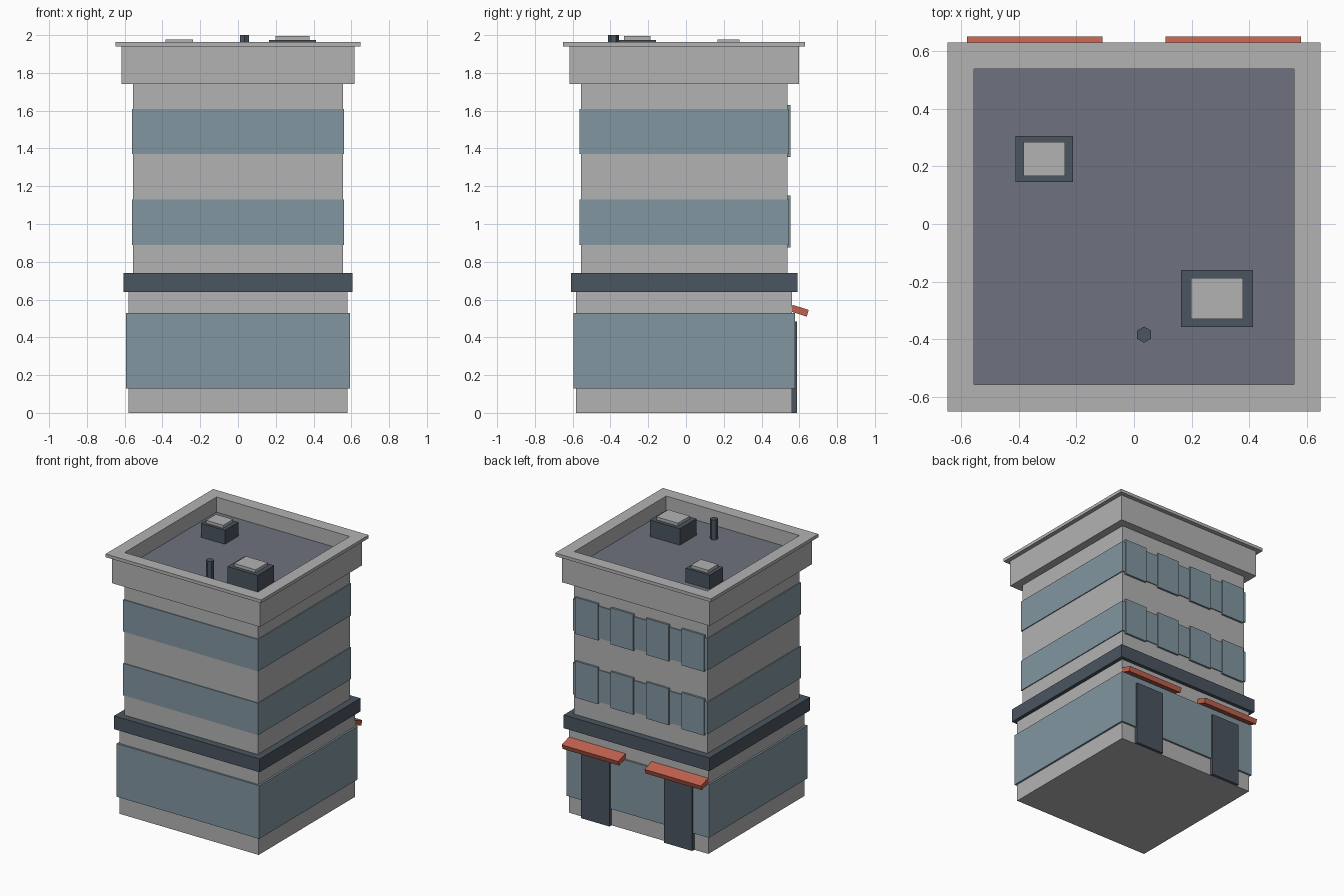
import bpy
import bmesh
from math import pi
from mathutils import Matrix

cube = bpy.data.objects.get("Cube")
if cube:
    bpy.data.objects.remove(cube, do_unlink=True)


def material(name, rgb):
    m = bpy.data.materials.new(name)
    m.use_nodes = True
    m.diffuse_color = (*rgb, 1)
    m.node_tree.nodes["Principled BSDF"].inputs["Base Color"].default_value = (*rgb, 1)
    return m


concrete = material("concrete", (0.45, 0.45, 0.45))
glass = material("glass", (0.223, 0.305, 0.352))
slate = material("dark slate", (0.07, 0.089, 0.115))
felt = material("roof felt", (0.156, 0.168, 0.209))
awning_red = material("awning red", (0.53, 0.12, 0.075))

CENTRE_Y = -0.01   # the tower sits slightly forward of the awnings


def finish(bm, name, *mats):
    bmesh.ops.recalc_face_normals(bm, faces=bm.faces)
    mesh = bpy.data.meshes.new(name)
    bm.to_mesh(mesh)
    bm.free()
    for m in mats:
        mesh.materials.append(m)
    obj = bpy.data.objects.new(name, mesh)
    bpy.context.collection.objects.link(obj)
    return obj


def box(name, x, y, z, mat):
    """Box from (min, max) pairs on each axis."""
    bm = bmesh.new()
    spans = (x, y, z)
    size = [b - a for a, b in spans]
    mid = [(a + b) / 2 for a, b in spans]
    bmesh.ops.create_cube(bm, size=1, matrix=Matrix.Translation(mid) @ Matrix.Diagonal((*size, 1)))
    return finish(bm, name, mat)


def tier(name, half, z0, z1, mat):
    """Storey block around the tower axis, a little shallower than wide."""
    depth = half - 0.008
    return box(name, (-half, half), (CENTRE_Y - depth, CENTRE_Y + depth), (z0, z1), mat)


# Main tower and window bands
tier("ground_floor", 0.58, 0, 0.64, concrete)
tier("shopfront_glass", 0.594, 0.13, 0.53, glass)
tier("belt_ledge", 0.607, 0.64, 0.74, slate)
tier("upper_floors", 0.555, 0.74, 1.74, concrete)
for i, z in enumerate((0.89, 1.37)):
    tier(f"window_band_{i + 1}", 0.562, z, z + 0.24, glass)

# Parapet with overhanging cap and sunken roof
bm = bmesh.new()
loops = []
for half, z in ((0.616, 1.74), (0.616, 1.94), (0.648, 1.94),
                (0.648, 1.964), (0.555, 1.964), (0.555, 1.85)):
    d = half - 0.008
    loops.append([bm.verts.new((sx * half, CENTRE_Y + sy * d, z))
                  for sx, sy in ((-1, -1), (1, -1), (1, 1), (-1, 1))])
for a, b in zip(loops, loops[1:]):
    for i in range(4):
        j = (i + 1) % 4
        bm.faces.new((a[i], a[j], b[j], b[i]))
bm.faces.new(loops[0])
bm.faces.new(loops[-1]).material_index = 1
finish(bm, "parapet_and_roof", concrete, felt)


# Roof equipment
def roof_unit(name, x, y, w, d, top, lid_w, lid_d):
    box(name, (x - w / 2, x + w / 2), (y - d / 2, y + d / 2), (1.85, top), slate)
    box(name + "_lid", (x - lid_w / 2, x + lid_w / 2), (y - lid_d / 2, y + lid_d / 2),
        (top, top + 0.022), concrete)


roof_unit("large_roof_unit", 0.288, -0.258, 0.25, 0.198, 1.974, 0.18, 0.142)
roof_unit("small_roof_unit", -0.311, 0.225, 0.2, 0.16, 1.955, 0.144, 0.118)

bm = bmesh.new()
bmesh.ops.create_cone(bm, cap_ends=True, segments=6, radius1=0.028, radius2=0.028, depth=0.15,
                      matrix=Matrix.Translation((0.035, -0.384, 1.925)))
if max(v.co.x for v in bm.verts) > 0.035 + 0.027:   # keep points facing front and back
    bmesh.ops.rotate(bm, verts=bm.verts, cent=(0.035, -0.384, 0),
                     matrix=Matrix.Rotation(pi / 6, 3, "Z"))
finish(bm, "vent_pipe", slate)

# Rear window panels
for row, z in enumerate((0.875, 1.355)):
    for col in range(4):
        x = (col - 1.5) * 0.295
        box(f"rear_window_{row + 1}_{col + 1}", (x - 0.094, x + 0.094),
            (0.53, 0.552), (z, z + 0.275), glass)

# Rear doors with sloping awnings
for side, x in (("left", 0.345), ("right", -0.345)):
    box(f"{side}_door", (x - 0.118, x + 0.118), (0.55, 0.587), (0, 0.483), slate)
    bm = bmesh.new()
    profile = ((0.565, 0.572), (0.65, 0.545), (0.639, 0.51), (0.554, 0.537))
    ends = [[bm.verts.new((x + e, y, z)) for y, z in profile] for e in (-0.235, 0.235)]
    for end in ends:
        bm.faces.new(end)
    for i in range(4):
        j = (i + 1) % 4
        bm.faces.new((ends[0][i], ends[0][j], ends[1][j], ends[1][i]))
    finish(bm, f"{side}_awning", awning_red)
